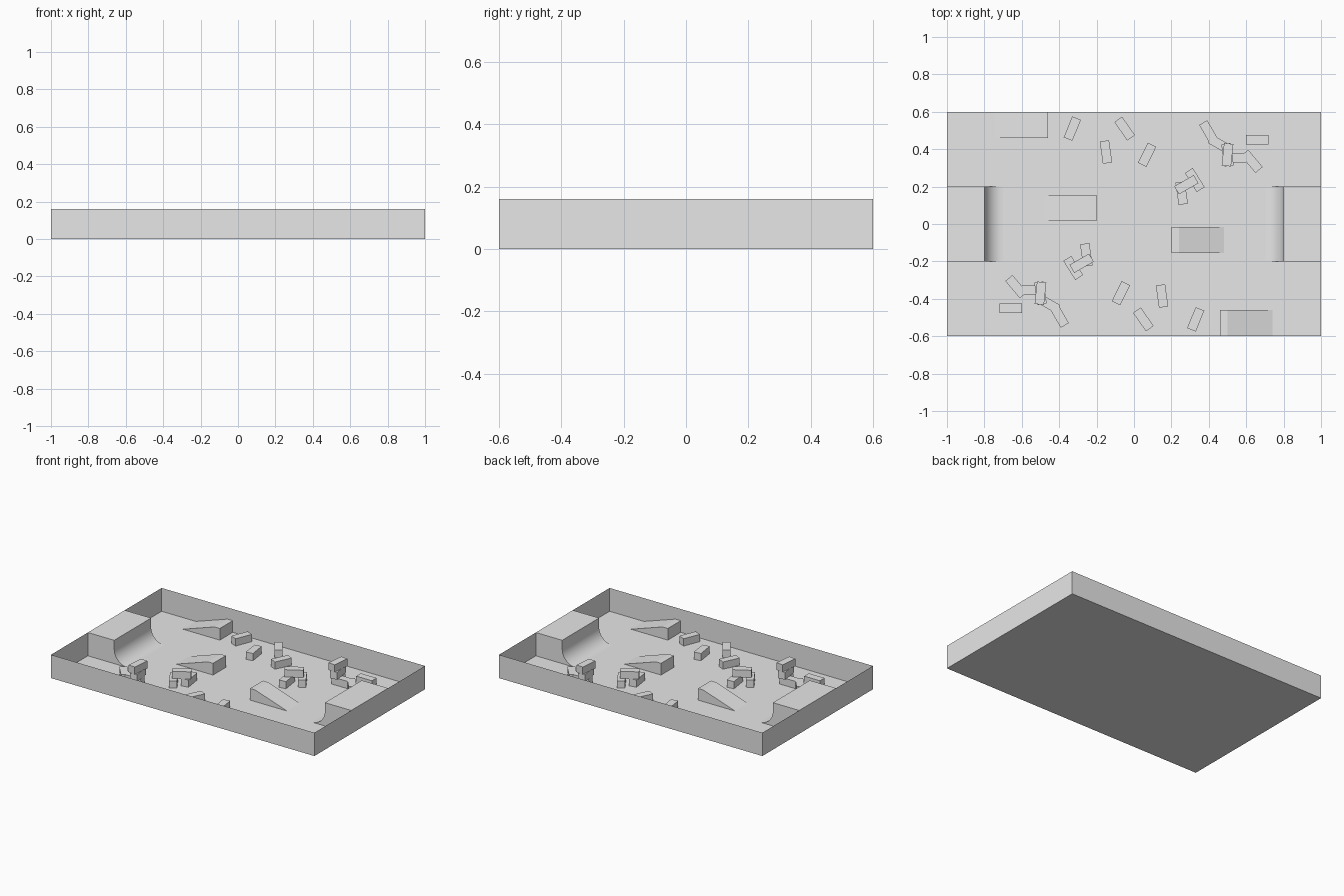
import bpy, bmesh, math
from mathutils import Matrix

if "Cube" in bpy.data.objects:
    bpy.data.objects.remove(bpy.data.objects["Cube"])

grey = bpy.data.materials.new("plain_grey")
grey.diffuse_color = (0.8, 0.8, 0.8, 1)
grey.use_nodes = True
grey.node_tree.nodes["Principled BSDF"].inputs["Base Color"].default_value = (0.8, 0.8, 0.8, 1)

HALF_X, HALF_Y, WALL = 1.0, 0.6, 0.16
BRICK_L, BRICK_W, BRICK_H = 0.12, 0.05, 0.05


def finish(bm, name, smooth=False):
    bmesh.ops.recalc_face_normals(bm, faces=bm.faces)
    mesh = bpy.data.meshes.new(name)
    bm.to_mesh(mesh)
    bm.free()
    mesh.materials.append(grey)
    obj = bpy.data.objects.new(name, mesh)
    bpy.context.collection.objects.link(obj)
    if smooth:
        bpy.ops.object.select_all(action='DESELECT')
        obj.select_set(True)
        bpy.context.view_layer.objects.active = obj
        bpy.ops.object.shade_smooth_by_angle(angle=math.radians(30))
    return obj


def box(name, size, centre, angle=0):
    bm = bmesh.new()
    bmesh.ops.create_cube(bm, size=1)
    bmesh.ops.transform(bm, verts=bm.verts, matrix=Matrix.Translation(centre)
                        @ Matrix.Rotation(math.radians(angle), 4, 'Z')
                        @ Matrix.Diagonal((*size, 1)))
    return finish(bm, name)


def extrude_profile(name, points, y0, y1, turn, smooth=False):
    """Side profile in x and z, pulled along y, then turned about the centre."""
    bm = bmesh.new()
    face = bm.faces.new([bm.verts.new((x, y0, z)) for x, z in points])
    moved = bmesh.ops.extrude_face_region(bm, geom=[face])["geom"]
    bmesh.ops.translate(bm, vec=(0, y1 - y0, 0),
                        verts=[v for v in moved if isinstance(v, bmesh.types.BMVert)])
    bmesh.ops.rotate(bm, verts=bm.verts, cent=(0, 0, 0),
                     matrix=Matrix.Rotation(turn, 3, 'Z'))
    return finish(bm, name, smooth)


# Arena tray: floor with thin upright walls, open at the top
bm = bmesh.new()
bmesh.ops.create_cube(bm, size=1)
bmesh.ops.transform(bm, verts=bm.verts, matrix=Matrix.Translation((0, 0, WALL / 2))
                    @ Matrix.Diagonal((2 * HALF_X, 2 * HALF_Y, WALL, 1)))
bm.normal_update()
bmesh.ops.delete(bm, geom=[f for f in bm.faces if f.normal.z > 0.5], context='FACES')
finish(bm, "arena_tray")

# End platform profile: flat deck, upright face, then a quarter-round foot
R = 0.1
deck = [(1, 0), (1, WALL), (0.8, WALL)]
deck += [(0.7 + R * math.sin(a), R - R * math.cos(a))
         for a in (math.pi / 2 * i / 12 for i in range(12, -1, -1))]


def wedge(x):
    return [(x, 0), (x, 0.08), (x + 0.04, 0.08), (x + 0.28, 0)]


# Loose and stacked bricks: x, y, angle, level
bricks = [
    (-0.33, 0.51, 68, 0), (-0.05, 0.51, 125, 0), (-0.15, 0.385, 98, 0),
    (0.07, 0.37, 64, 0), (0.66, 0.45, 0, 0),
    (0.40, 0.49, 120, 0), (0.46, 0.425, 150, 0), (0.54, 0.355, 0, 0),
    (0.63, 0.335, 130, 0), (0.50, 0.37, 98, 1), (0.50, 0.37, 84, 2),
    (0.325, 0.235, 122, 0), (0.255, 0.165, 98, 0), (0.28, 0.21, 30, 1),
]

# Everything on the floor repeats with a half turn
for side, turn in (("a", 0), ("b", math.pi)):
    extrude_profile("end_platform_" + side, deck, -0.2, 0.2, turn, True)
    extrude_profile("middle_ramp_" + side, wedge(0.2), -0.155, -0.015, turn)
    extrude_profile("corner_ramp_" + side, wedge(0.46), -HALF_Y, -0.46, turn)
    sign = 1 if turn == 0 else -1
    for i, (x, y, angle, level) in enumerate(bricks):
        box(f"brick_{side}_{i + 1}", (BRICK_L, BRICK_W, BRICK_H),
            (sign * x, sign * y, (level + 0.5) * BRICK_H), angle)
